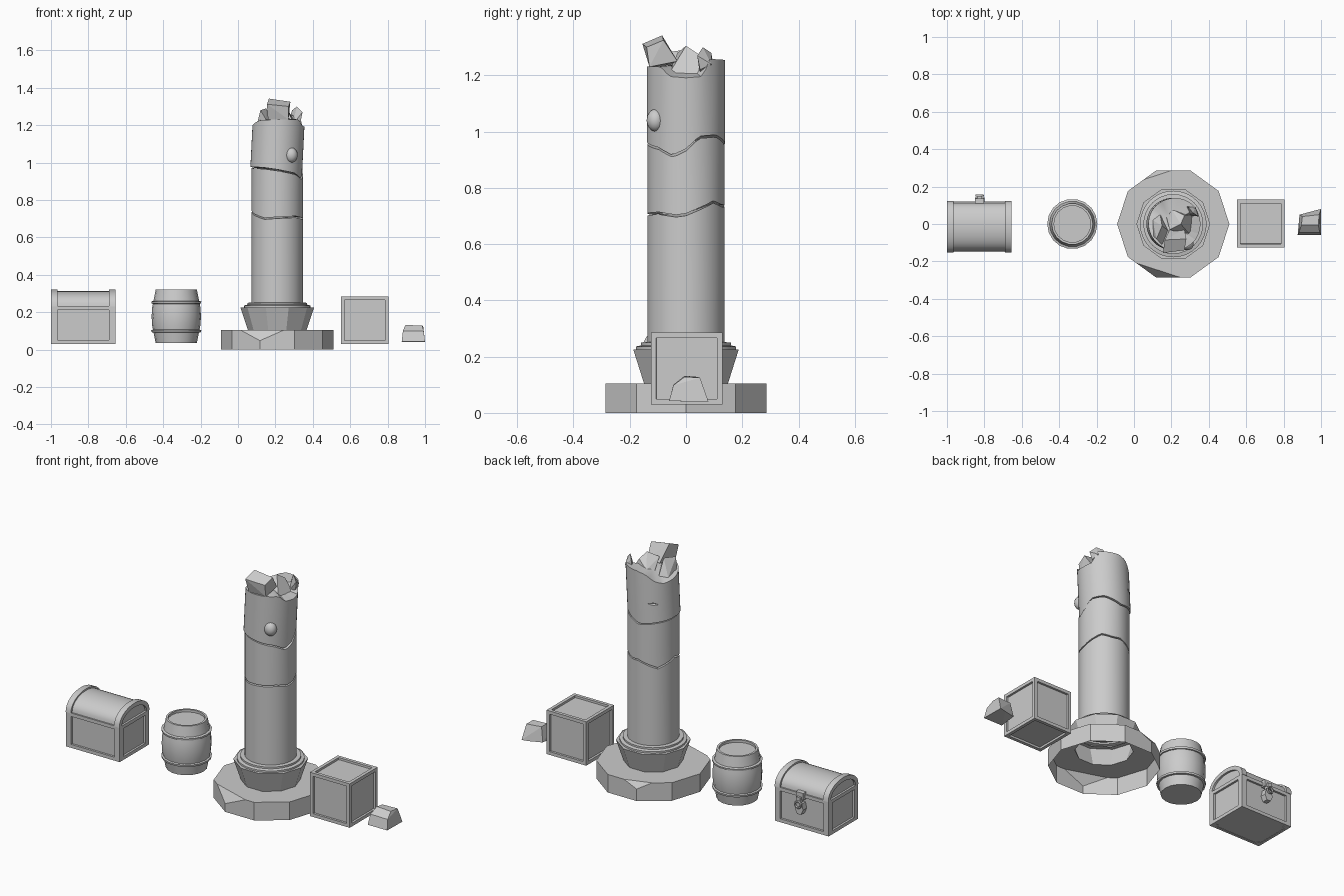
import bpy, bmesh
from math import pi, cos, sin, radians
from mathutils import Vector

if "Cube" in bpy.data.objects:
    bpy.data.objects.remove(bpy.data.objects["Cube"])

CX = 0.21  # column axis


def finish(bm, name, angle=None, normals=True):
    if normals:
        bmesh.ops.recalc_face_normals(bm, faces=bm.faces)
    me = bpy.data.meshes.new(name)
    bm.to_mesh(me)
    bm.free()
    ob = bpy.data.objects.new(name, me)
    bpy.context.collection.objects.link(ob)
    if angle:
        bpy.ops.object.select_all(action='DESELECT')
        ob.select_set(True)
        bpy.context.view_layer.objects.active = ob
        bpy.ops.object.shade_smooth_by_angle(angle=radians(angle))
    return ob


def add_box(bm, a, b):
    vs = [bm.verts.new((x, y, z)) for x in (a[0], b[0]) for y in (a[1], b[1]) for z in (a[2], b[2])]
    for f in ((0, 1, 3, 2), (4, 6, 7, 5), (0, 4, 5, 1), (2, 3, 7, 6), (0, 2, 6, 4), (1, 5, 7, 3)):
        bm.faces.new([vs[i] for i in f])


def bridge(bm, a, b):
    n = len(a)
    for i in range(n):
        bm.faces.new((a[i], a[(i + 1) % n], b[(i + 1) % n], b[i]))


def lathe_bm(profile, n, cx, cap=False):
    bm = bmesh.new()
    rings = [[bm.verts.new((cx + r * cos(2 * pi * i / n), r * sin(2 * pi * i / n), z))
              for i in range(n)] for r, z in profile]
    for a, b in zip(rings, rings[1:]):
        bridge(bm, a, b)
    if cap:
        bm.faces.new(rings[0])
        bm.faces.new(rings[-1])
    return bm


def hull(name, pts):
    bm = bmesh.new()
    vs = [bm.verts.new(p) for p in pts]
    res = bmesh.ops.convex_hull(bm, input=vs)
    bmesh.ops.delete(bm, geom=list({v for v in res['geom_interior'] + res['geom_unused']
                                    if isinstance(v, bmesh.types.BMVert)}), context='VERTS')
    bmesh.ops.dissolve_limit(bm, angle_limit=radians(4), verts=bm.verts, edges=bm.edges)
    return finish(bm, name)


def at_angle(table, t):
    # piecewise linear height around the shaft; table = [(degrees, z), ...]
    for (a, za), (b, zb) in zip(table, table[1:]):
        if a <= t <= b:
            return za + (zb - za) * (t - a) / (b - a)


def shaft_piece(name, low, high, cx, lean, zmid_top, r=0.137, gap=0.004):
    n, bm = 48, bmesh.new()
    rings = []
    for table, off in ((low, gap), (high, -gap)):
        ring = []
        for i in range(n):
            t = 360 * i / n
            z = at_angle(table, t) + off
            ring.append(bm.verts.new((cx + lean * (z - 0.95) + r * cos(radians(t)), r * sin(radians(t)), z)))
        rings.append(ring)
    bridge(bm, *rings)
    for ring, zc in ((rings[0], sum(v.co.z for v in rings[0]) / n), (rings[1], zmid_top)):
        c = bm.verts.new((cx, 0, zc))
        for i in range(n):
            bm.faces.new((ring[i], ring[(i + 1) % n], c))
    return finish(bm, name, 25)


# Ten-sided base: hollow shell with chipped corners
bm = lathe_bm([(0.3, 0), (0.3, 0.105), (0.157, 0.105)], 10, CX)
for deg, d in ((108, 0.025), (252, 0.04)):
    out = Vector((cos(radians(deg)), sin(radians(deg)), 0))
    co = Vector((CX, 0, 0.105)) + out * (0.3 - d)
    res = bmesh.ops.bisect_plane(bm, geom=bm.verts[:] + bm.edges[:] + bm.faces[:], plane_co=co,
                                 plane_no=out + Vector((0, 0, 0.7)), clear_outer=True)
    edges = [e for e in res['geom_cut'] if isinstance(e, bmesh.types.BMEdge)]
    bmesh.ops.holes_fill(bm, edges=edges, sides=0)
finish(bm, "column_base")

# Flared plinth and collar
finish(lathe_bm([(0.157, 0.105), (0.197, 0.225), (0.17, 0.225)], 10, CX), "column_plinth")
finish(lathe_bm([(0.165, 0.22), (0.178, 0.226), (0.178, 0.236), (0.16, 0.24), (0.16, 0.25), (0.13, 0.252)],
                32, CX), "column_collar", 30)

# Cracked shaft in three pieces
floor_z = [(0, 0.236), (360, 0.236)]
crack_low = [(0, 0.705), (25, 0.73), (45, 0.75), (70, 0.735), (90, 0.738), (135, 0.70), (180, 0.74),
             (210, 0.72), (240, 0.70), (270, 0.705), (315, 0.71), (345, 0.70), (360, 0.705)]
crack_high = [(0, 0.935), (20, 0.98), (50, 0.985), (90, 0.95), (135, 0.965), (180, 0.975), (240, 0.97),
              (270, 0.96), (315, 0.94), (340, 0.912), (360, 0.935)]
rim = [(0, 1.195), (25, 1.2), (38, 1.262), (90, 1.258), (110, 1.245), (130, 1.205), (150, 1.19), (180, 1.2),
       (225, 1.23), (270, 1.235), (320, 1.235), (335, 1.2), (360, 1.195)]
shaft_piece("shaft_lower", floor_z, crack_low, CX, 0, 0.71)
shaft_piece("shaft_middle", crack_low, crack_high, CX, 0, 0.955)
upper = shaft_piece("shaft_upper", crack_high, rim, 0.204, 0.05, 1.24, 0.139)

# Notch in the back of the upper shaft
d = Vector((cos(radians(125)), sin(radians(125)), 0))
s = Vector((-d.y, d.x, 0))
c = Vector((CX, 0, 1.07))
up = Vector((0, 0, 1))
cutter = hull("notch_cutter", [c + d * 0.12, c + d * 0.16 + s * 0.07, c + d * 0.16 - s * 0.07 + up * 0.012,
                               c + d * 0.16 + up * 0.022, c + d * 0.16 - up * 0.008])
cutter.hide_render = True
cutter.hide_viewport = True
mod = upper.modifiers.new("notch", 'BOOLEAN')
mod.operation, mod.object, mod.solver = 'DIFFERENCE', cutter, 'EXACT'

# Rounded knob on the shaft
bm = bmesh.new()
bmesh.ops.create_uvsphere(bm, u_segments=16, v_segments=10, radius=0.04)
for v in bm.verts:
    v.co = Vector((v.co.x * 0.85 + 0.285, v.co.y * 0.8 - 0.108, v.co.z + 1.04))
finish(bm, "shaft_knob", 60)

# Broken chunks on top
hull("rubble_front", [(.16, -.13, 1.23), (.27, -.13, 1.23), (.155, -.155, 1.312), (.27, -.14, 1.30),
                      (.165, -.085, 1.342), (.28, -.08, 1.325), (.19, -.03, 1.24), (.27, -.03, 1.25)])
hull("rubble_middle", [(.31, -.07, 1.19), (.32, .05, 1.19), (.25, 0, 1.305), (.27, .045, 1.275),
                       (.17, .05, 1.22), (.19, -.03, 1.28), (.2, .08, 1.24)])
hull("rubble_right", [(.29, .05, 1.2), (.335, .05, 1.22), (.345, .04, 1.27), (.315, .06, 1.3),
                      (.29, .09, 1.28), (.27, .1, 1.22), (.33, .09, 1.24)])
hull("rubble_left", [(.1, -.06, 1.2), (.12, -.08, 1.28), (.15, -.01, 1.29), (.14, .05, 1.21),
                     (.19, -.04, 1.22), (.1, .02, 1.2), (.15, -.11, 1.23)])

# Crate with inset panels
bm = bmesh.new()
add_box(bm, (0.55, -0.125, 0.03), (0.805, 0.13, 0.285))
bmesh.ops.recalc_face_normals(bm, faces=bm.faces)
panels = bm.faces[:]
bmesh.ops.inset_individual(bm, faces=panels, thickness=0.027)
bmesh.ops.inset_individual(bm, faces=panels, thickness=0.0005, depth=-0.012)
finish(bm, "crate")

# Loose stone
hull("stone", [(.875, -.06, .042), (1, -.06, .042), (1, .08, .04), (.96, .07, .04), (.885, .05, .045),
               (.882, -.045, .1), (.993, -.045, .098), (.895, -.005, .132), (.985, -.005, .128),
               (.99, .05, .125), (.9, .04, .128)])

# Barrel with hoops
finish(lathe_bm([(0.11, 0.035), (0.121, 0.09), (0.129, 0.13), (0.132, 0.178), (0.129, 0.225), (0.121, 0.265),
                 (0.11, 0.32), (0.098, 0.32), (0.098, 0.306)], 18, -0.33, True), "barrel", 35)
for i, z in enumerate((0.1, 0.253)):
    finish(lathe_bm([(0.118, z - 0.009), (0.132, z - 0.007), (0.134, z + 0.004), (0.118, z + 0.009)],
                    18, -0.33), "barrel_hoop_%d" % i, 35)

# Chest body: recessed box, corner posts and rails
X0, X1, Y0, Y1 = -1.0, -0.655, -0.15, 0.12
bm = bmesh.new()
add_box(bm, (X0 + 0.012, Y0 + 0.012, 0.032), (X1 - 0.012, Y1 - 0.012, 0.23))
finish(bm, "chest_body")
bm = bmesh.new()
w, t = 0.034, 0.016
for x in (X0, X1 - w):
    for y in (Y0, Y1 - w):
        add_box(bm, (x, y, 0.03), (x + w, y + w, 0.22))
for z0, z1 in ((0.03, 0.05), (0.212, 0.232)):
    for y in (Y0, Y1 - t):
        add_box(bm, (X0 + t, y, z0), (X1 - t, y + t, z1))
    for x in (X0, X1 - t):
        add_box(bm, (x, Y0, z0), (x + t, Y1, z1))
finish(bm, "chest_frame")


# Chest lid: arched shell with a band at each end
def arch(name, x0, x1, ry, rz, thick=0):
    n, bm = 16, bmesh.new()
    def curve(k):
        return [((Y0 + Y1) / 2 + (ry - k) * cos(pi * i / n), 0.23 + (rz - k) * sin(pi * i / n) ** 0.9)
                for i in range(n + 1)]
    pts = curve(0) + (curve(thick)[::-1] if thick else [])
    a, b = ([bm.verts.new((x, y, z)) for y, z in pts] for x in (x0, x1))
    bridge(bm, a, b)
    bm.faces.new(a)
    bm.faces.new(b)
    finish(bm, name, 35)


arch("chest_lid", X0 + 0.012, X1 - 0.012, 0.127, 0.082)
arch("lid_band_left", X0, X0 + w, 0.138, 0.091, 0.024)
arch("lid_band_right", X1 - w, X1, 0.138, 0.091, 0.024)

# Chest latch on the back face
LX = -0.825
bm = bmesh.new()
add_box(bm, (LX - 0.024, 0.1, 0.205), (LX + 0.024, 0.137, 0.245))
add_box(bm, (LX - 0.013, 0.12, 0.19), (LX + 0.013, 0.15, 0.222))
finish(bm, "latch_plate")
hull("latch_tongue", [(LX + dx, y, z) for dx, z in ((-.018, .185), (.018, .185), (.026, .15), (-.026, .15),
                                                    (-.013, .12), (.013, .12)) for y in (0.1, 0.142)])
bpy.ops.mesh.primitive_torus_add(major_radius=0.018, minor_radius=0.006, major_segments=16, minor_segments=6,
                                 location=(LX, 0.152, 0.18), rotation=(pi / 2, 0, 0))
bpy.context.object.name = "latch_ring"
bpy.ops.object.shade_smooth_by_angle(angle=radians(60))
